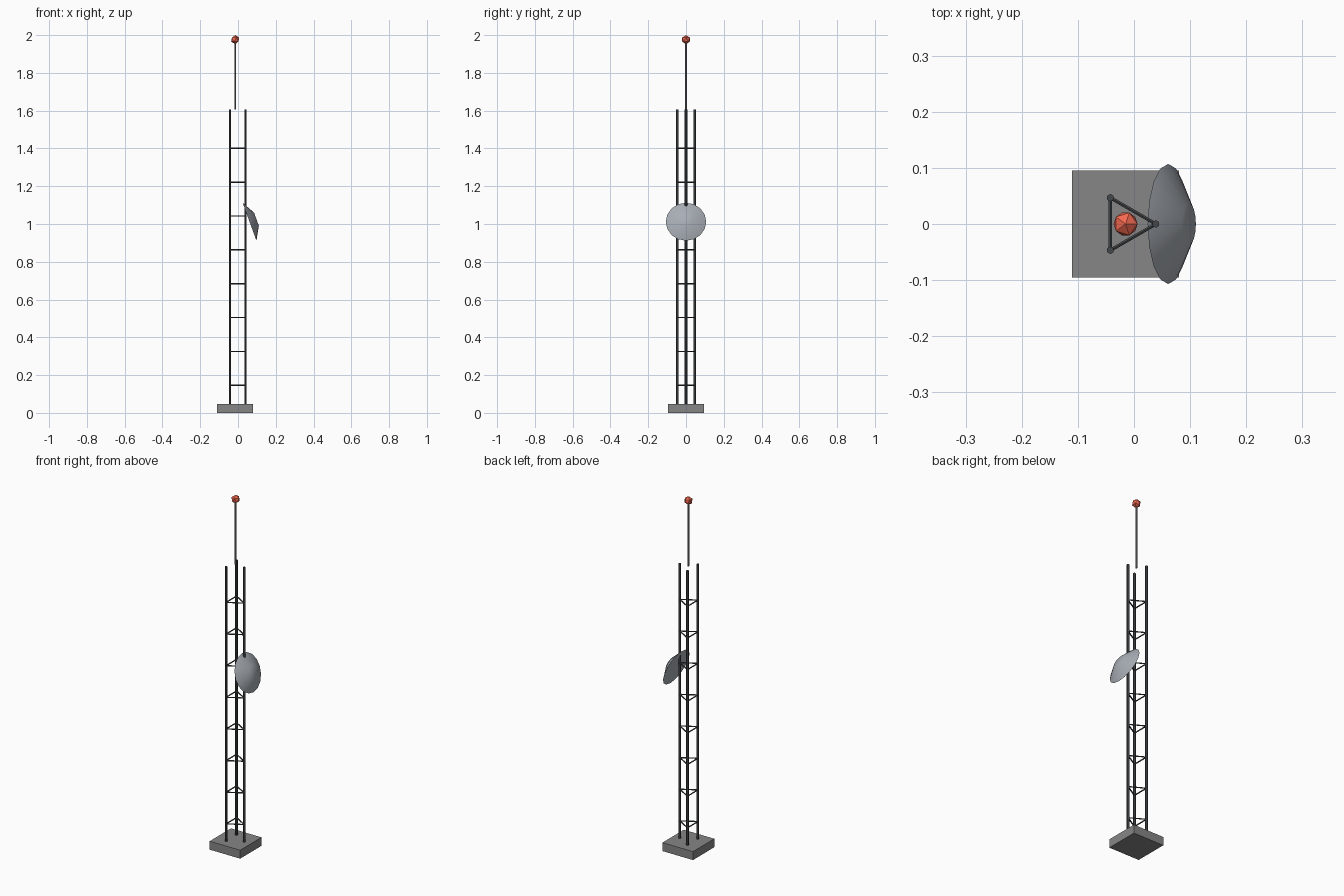
import bpy, bmesh, math
from mathutils import Vector, Matrix

if "Cube" in bpy.data.objects:
    bpy.data.objects.remove(bpy.data.objects["Cube"])

CX = -0.015  # mast axis


def material(name, rgb):
    m = bpy.data.materials.new(name)
    m.diffuse_color = (*rgb, 1)
    m.use_nodes = True
    m.node_tree.nodes["Principled BSDF"].inputs["Base Color"].default_value = m.diffuse_color
    return m


CONCRETE = material("concrete_grey", (0.24, 0.24, 0.24))
STEEL = material("dark_steel", (0.06, 0.065, 0.07))
ROD = material("rod_grey", (0.2, 0.2, 0.21))
PANEL = material("dish_grey", (0.39, 0.42, 0.46))
RED = material("beacon_red", (0.9, 0.14, 0.08))


def finish(name, bm, mat):
    bmesh.ops.recalc_face_normals(bm, faces=bm.faces)
    me = bpy.data.meshes.new(name)
    bm.to_mesh(me)
    bm.free()
    me.materials.append(mat)
    ob = bpy.data.objects.new(name, me)
    bpy.context.collection.objects.link(ob)
    return ob


def add_rod(bm, a, b, r, sides=6):
    a, b = Vector(a), Vector(b)
    d = b - a
    rot = Matrix() if d.x == d.y == 0 else d.to_track_quat('Z', 'Y').to_matrix().to_4x4()
    bmesh.ops.create_cone(bm, cap_ends=True, segments=sides, radius1=r, radius2=r,
                          depth=d.length, matrix=Matrix.Translation((a + b) / 2) @ rot)


# Square base slab
bm = bmesh.new()
bmesh.ops.create_cube(bm, size=1, matrix=Matrix.Translation((CX, 0, 0.024))
                      @ Matrix.Diagonal((0.191, 0.191, 0.048, 1)))
finish("base", bm, CONCRETE)

# Three upright legs
corners = [(CX + 0.054 * math.cos(a), 0.054 * math.sin(a))
           for a in (0, math.tau / 3, 2 * math.tau / 3)]
for i, (x, y) in enumerate(corners):
    bm = bmesh.new()
    add_rod(bm, (x, y, 0.045), (x, y, 1.605), 0.0068)
    finish(f"leg_{i + 1}", bm, STEEL)

# Triangular brace rings
bm = bmesh.new()
for k in range(8):
    z = 0.146 + k * 0.1793
    for i in range(3):
        add_rod(bm, (*corners[i], z), (*corners[(i + 1) % 3], z), 0.0035)
finish("brace_rings", bm, STEEL)

# Antenna rod
bm = bmesh.new()
add_rod(bm, (CX, 0, 1.605), (CX, 0, 1.975), 0.0052)
finish("antenna_rod", bm, ROD)

# Red beacon
bm = bmesh.new()
bmesh.ops.create_icosphere(bm, subdivisions=1, radius=0.0238,
                           matrix=Matrix.Translation((CX, 0, 1.9762)))
finish("beacon", bm, RED)

# Shallow closed dish: smooth frustum, tilted up
bm = bmesh.new()
DEPTH = 0.039
bmesh.ops.create_cone(bm, cap_ends=True, segments=16, radius1=0.107, radius2=0.037,
                      depth=DEPTH, matrix=Matrix.Translation((0.061, 0, 1.012))
                      @ Matrix.Rotation(math.radians(70), 4, 'Y')
                      @ Matrix.Translation((0, 0, DEPTH / 2)))
dish = finish("dish", bm, PANEL)
bpy.context.view_layer.objects.active = dish
dish.select_set(True)
bpy.ops.object.shade_smooth_by_angle(angle=math.radians(40))
